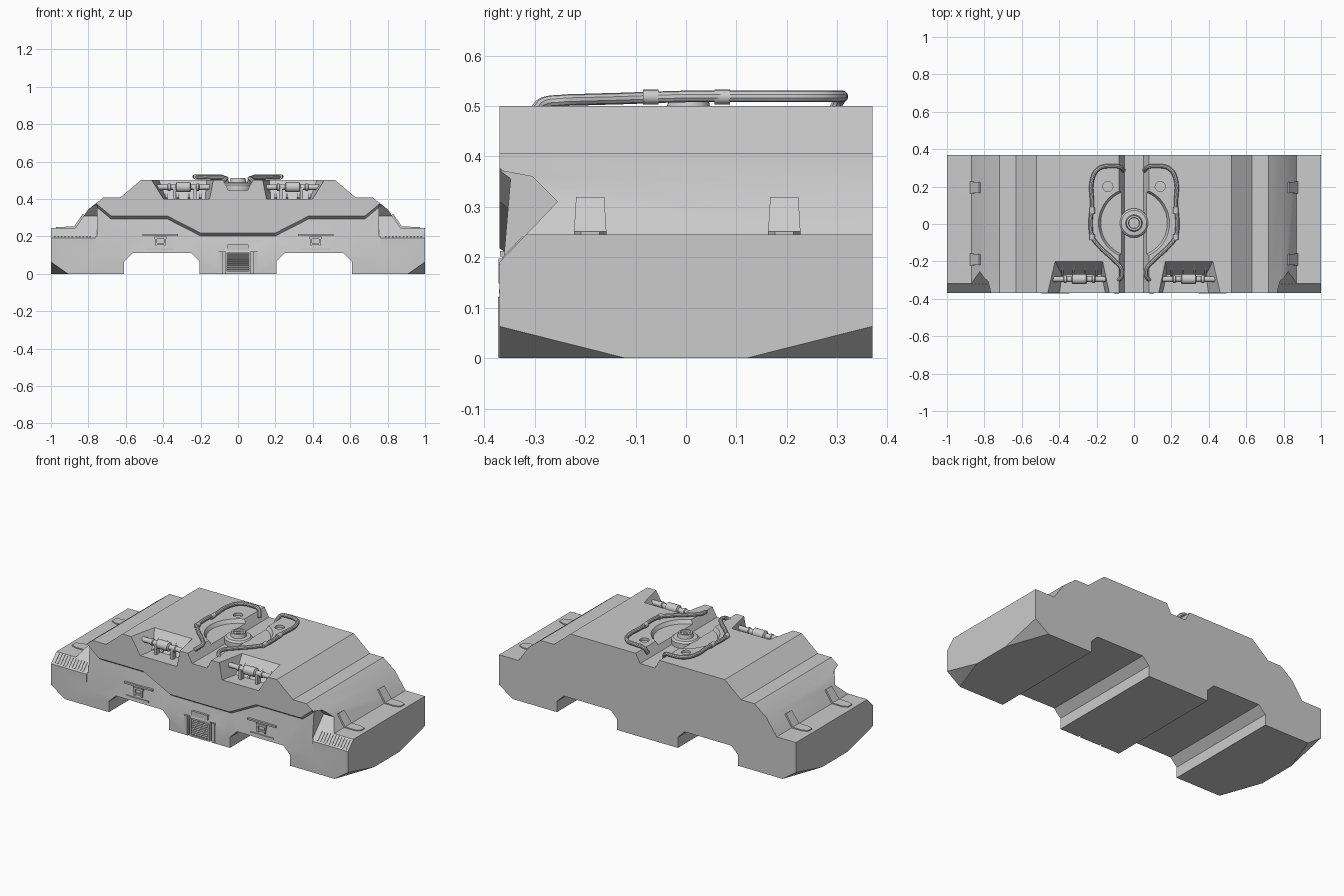
import bpy, bmesh, math
from mathutils import Vector, Matrix

if "Cube" in bpy.data.objects:
    bpy.data.objects.remove(bpy.data.objects["Cube"])

grey = bpy.data.materials.new("plain_grey")
grey.diffuse_color = (0.6, 0.6, 0.6, 1)
grey.use_nodes = True
grey.node_tree.nodes["Principled BSDF"].inputs["Base Color"].default_value = grey.diffuse_color


def finish(name, bm):
    bmesh.ops.recalc_face_normals(bm, faces=bm.faces[:])
    me = bpy.data.meshes.new(name)
    bm.to_mesh(me)
    bm.free()
    me.materials.append(grey)
    ob = bpy.data.objects.new(name, me)
    bpy.context.collection.objects.link(ob)
    return ob


def loft(name, loops, trim=None):
    """Skin closed loops of points, with caps."""
    bm = bmesh.new()
    rings = [[bm.verts.new(p) for p in lp] for lp in loops]
    n = len(rings[0])
    for a, b in zip(rings, rings[1:]):
        for i in range(n):
            j = (i + 1) % n
            bm.faces.new((a[i], a[j], b[j], b[i]))
    bm.faces.new(rings[0][::-1])
    bm.faces.new(rings[-1])
    if trim:
        trim(bm)
    return finish(name, bm)


def box(name, c, s, rx=0.0):
    bm = bmesh.new()
    bmesh.ops.create_cube(bm, size=1)
    m = Matrix.Translation(c) @ Matrix.Rotation(rx, 4, 'X') @ Matrix.Diagonal((*s, 1))
    bmesh.ops.transform(bm, matrix=m, verts=bm.verts[:])
    return finish(name, bm)


def activate(ob):
    bpy.ops.object.select_all(action='DESELECT')
    ob.select_set(True)
    bpy.context.view_layer.objects.active = ob


def smooth(ob, deg=35):
    activate(ob)
    bpy.ops.object.shade_smooth_by_angle(angle=math.radians(deg))


def turned(name, prof, c, axis='Z', n=32):
    """Lathe solid from (radius, height) pairs."""
    rot = Matrix.Rotation(math.pi / 2, 3, 'Y') if axis == 'X' else Matrix.Identity(3)
    ang = [2 * math.pi * i / n for i in range(n)]
    ob = loft(name, [[rot @ Vector((r * math.cos(a), r * math.sin(a), h)) + Vector(c)
                      for a in ang] for r, h in prof])
    smooth(ob)
    return ob


def cut(target, cutter):
    cutter.hide_render = True
    activate(target)
    mod = target.modifiers.new("cut", 'BOOLEAN')
    mod.operation, mod.solver, mod.object = 'DIFFERENCE', 'EXACT', cutter
    bpy.ops.object.modifier_apply(modifier=mod.name)
    bpy.data.objects.remove(cutter)


# Main hull: front profile extruded in depth, with trimmed lower corners
half = [(0.05, 0.445), (0.08, 0.5), (0.52, 0.5), (0.63, 0.407), (0.72, 0.407),
        (0.80, 0.345), (0.87, 0.245), (1, 0.245), (1, 0), (0.61, 0),
        (0.61, 0.065), (0.565, 0.11), (0.25, 0.11), (0.205, 0.065), (0.205, 0)]
outline = half + [(-x, z) for x, z in reversed(half)]


def trim_corners(bm):
    for sx in (-1, 1):
        for sy in (-1, 1):
            a, b, c = (Vector((sx * x, sy * y, z)) for x, y, z in
                       ((1, 0.12, 0), (0.91, 0.37, 0), (1, 0.37, 0.063)))
            no = (b - a).cross(c - a)
            if no.z > 0:
                no = -no
            r = bmesh.ops.bisect_plane(bm, geom=bm.verts[:] + bm.edges[:] + bm.faces[:],
                                       plane_co=a, plane_no=no, clear_outer=True)
            bmesh.ops.holes_fill(bm, edges=[e for e in bm.edges if e.is_boundary], sides=0)


hull = loft("hull", [[(x, y, z) for x, z in outline] for y in (-0.37, 0.37)], trim_corners)

# Sunken lower front panel below the stepped trim line
line = [(-0.762, 0.378), (-0.68, 0.31), (-0.38, 0.31), (-0.2, 0.218),
        (0.2, 0.218), (0.38, 0.31), (0.68, 0.31), (0.762, 0.378)]
cut(hull, loft("panel_cutter", [[(x, -0.40, z + 0.02), (x, -0.37, z), (x, -0.348, z - 0.016),
                                 (x, -0.371, 0.09), (x, -0.40, 0.09)] for x, z in line]))

for s in (-1, 1):
    # Wedge notch at each front end
    notch = [(-0.4, 0.159), (-0.255, 0.31), (-0.305, 0.36), (-0.4, 0.378)]
    cut(hull, loft("notch_cutter", [[(s * x, y, z) for y, z in notch] for x in (0.755, 1.1)]))

    # Tapered pocket in the top front edge
    low = [(0.40, -0.38), (0.15, -0.38), (0.175, -0.27), (0.385, -0.27)]
    top = [(0.462, -0.38), (0.13, -0.38), (0.168, -0.2), (0.422, -0.2)]
    loops = []
    for t in (0, 1.2):
        loops.append([(s * (a[0] + (b[0] - a[0]) * t), a[1] + (b[1] - a[1]) * t, 0.4 + 0.1 * t)
                      for a, b in zip(low, top)])
    cut(hull, loft("pocket_cutter", loops))

    # Shallow bolt hole on the top
    cut(hull, turned("bolt_cutter", [(0.027, 0.485), (0.027, 0.52)], (s * 0.14, 0.2, 0), n=20))

# Round seat in the middle of the top
cut(hull, turned("seat_cutter", [(0.178, 0.478), (0.19, 0.5), (0.19, 0.53)], (0, 0.005, 0), n=48))
smooth(hull, 20)

# Central hub with a socket
turned("hub", [(0.078, 0.44), (0.078, 0.475), (0.068, 0.485), (0.045, 0.488), (0.04, 0.511),
               (0.03, 0.511), (0.028, 0.5), (0.012, 0.5), (0.012, 0.506)], (0, 0.005, 0))

for s in (-1, 1):
    # Bent pipe around the hub
    path = [(0.055, 0.285, 0.475), (0.075, 0.305, 0.513), (0.12, 0.31, 0.519), (0.19, 0.295, 0.519),
            (0.223, 0.24, 0.519), (0.224, 0.1, 0.519), (0.232, 0, 0.519), (0.222, -0.07, 0.517),
            (0.18, -0.125, 0.515), (0.105, -0.195, 0.513), (0.065, -0.245, 0.511),
            (0.068, -0.285, 0.505), (0.085, -0.3, 0.49)]
    cu = bpy.data.curves.new("pipe", 'CURVE')
    cu.dimensions = '3D'
    cu.bevel_depth, cu.bevel_resolution, cu.resolution_u = 0.0115, 3, 6
    cu.use_fill_caps = True
    sp = cu.splines.new('BEZIER')
    sp.bezier_points.add(len(path) - 1)
    for p, (x, y, z) in zip(sp.bezier_points, path):
        p.co = (s * x, y, z)
        p.handle_left_type = p.handle_right_type = 'AUTO'
    pipe = bpy.data.objects.new("pipe", cu)
    bpy.context.collection.objects.link(pipe)
    activate(pipe)
    bpy.ops.object.convert(target='MESH')
    pipe.data.materials.clear()
    pipe.data.materials.append(grey)
    smooth(pipe)
    for y in (-0.07, 0.072):
        clamp = turned("pipe_clamp", [(0.0145, -0.015), (0.0145, 0.015)], (0, 0, 0), n=16)
        clamp.rotation_euler.x = math.pi / 2
        clamp.location = (s * 0.224, y, 0.518)

    # Bar with collars across the pocket
    bar = [(0.015, -0.15), (0.015, -0.085), (0.02, -0.082), (0.02, -0.07), (0.015, -0.067),
           (0.015, -0.042), (0.027, -0.036), (0.027, 0.036), (0.015, 0.042), (0.015, 0.067),
           (0.02, 0.07), (0.02, 0.082), (0.015, 0.085), (0.015, 0.15)]
    turned("pocket_bar", bar, (s * 0.292, -0.295, 0.463), 'X', 20)
    # Ribs on the pocket's back wall and supports on its floor
    for dx in (-0.09, -0.03, 0.03, 0.09):
        box("pocket_rib", (s * 0.292 + dx, -0.232, 0.447), (0.012, 0.014, 0.12), -0.733)
    for dx in (-0.055, 0.055):
        box("bar_support", (s * 0.285 + dx, -0.295, 0.43), (0.016, 0.03, 0.06))

    # Cooling ribs on the end chamfer
    for i in range(11):
        box("end_rib", (s * (0.79 + 0.019 * i), -0.3425, 0.2185), (0.008, 0.06, 0.006), 0.807)

    # Clip plates folded over the side step
    for y in (-0.19, 0.195):
        path = [(0.82, 0.316, 0.028), (0.87, 0.245, 0.032), (0.94, 0.245, 0.032), (0.972, 0.245, 0.018)]
        off = [(0.010, 0.004), (0.007, 0.007), (0, 0.006), (0, 0.006)]
        loft("side_clip", [[(s * x, y - w, z - 0.003), (s * x, y + w, z - 0.003),
                            (s * (x + ox), y + w, z + oz), (s * (x + ox), y - w, z + oz)]
                           for (x, z, w), (ox, oz) in zip(path, off)])

    # Lower front latch: long bar, bracket and fins
    box("latch_bar", (s * 0.415, -0.362, 0.207), (0.19, 0.014, 0.01))
    box("latch_top", (s * 0.415, -0.365, 0.192), (0.065, 0.014, 0.012))
    box("latch_foot", (s * 0.415, -0.366, 0.16), (0.045, 0.012, 0.01))
    for dx in (-0.024, 0.024):
        box("latch_side", (s * 0.415 + dx, -0.366, 0.17), (0.01, 0.012, 0.045))
    box("latch_rail", (s * 0.42, -0.366, 0.132), (0.15, 0.01, 0.008))

    # Posts beside the centre vent, with a groove between them and the vent
    cut(hull, box("groove_cutter", (s * 0.073, -0.37, 0.05), (0.012, 0.04, 0.14)))
    box("vent_post", (s * 0.093, -0.365, 0.061), (0.022, 0.016, 0.12))

# Centre vent: opening, louvres and slot above
cut(hull, box("vent_cutter", (0, -0.37, 0.06), (0.115, 0.04, 0.1)))
for i in range(9):
    box("vent_louvre", (0, -0.358, 0.016 + 0.011 * i), (0.116, 0.016, 0.005), 0.4)
box("vent_slot", (0, -0.363, 0.142), (0.11, 0.014, 0.028))
smooth(hull, 20)
